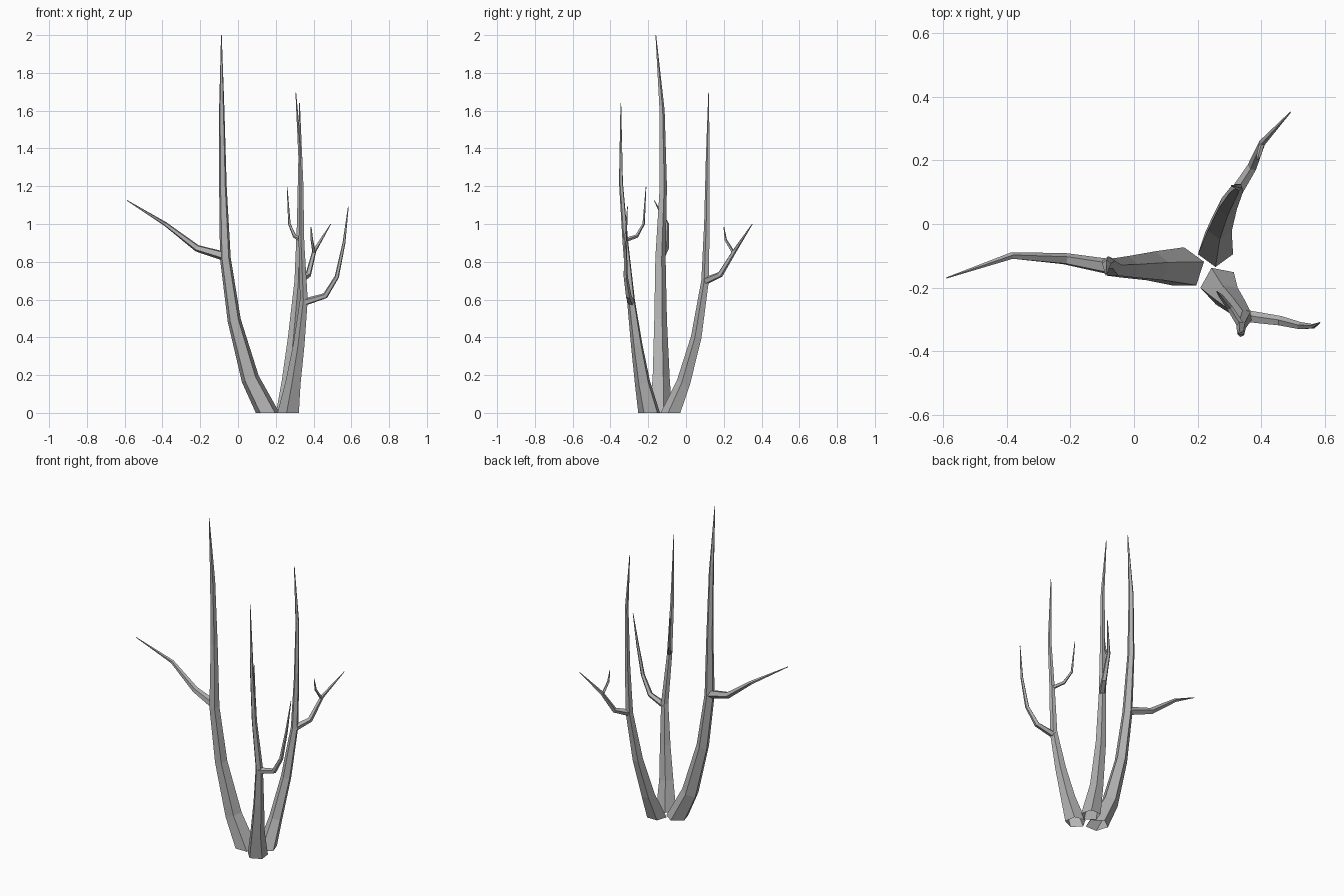
import bpy, bmesh, math
from mathutils import Vector

cube = bpy.data.objects.get("Cube")
if cube:
    bpy.data.objects.remove(cube)

bark = bpy.data.materials.new("grey_bark")
bark.use_nodes = True
bark.diffuse_color = (0.45, 0.45, 0.45, 1)
bark.node_tree.nodes["Principled BSDF"].inputs["Base Color"].default_value = bark.diffuse_color


def limb(name, path, turn=90, flat_base=False, sides=5):
    """Tapered tube along (x, y, z, radius) points, open at the root and closed at the tip."""
    pts = [Vector(p[:3]) for p in path]
    up = Vector((0, 0, 1))
    bm = bmesh.new()
    rings = []
    for i, p in enumerate(pts):
        ahead = (pts[min(i + 1, len(pts) - 1)] - p).normalized()
        behind = (p - pts[max(i - 1, 0)]).normalized()
        axis = up if flat_base and i == 0 else ahead + behind
        spin = up.rotation_difference(axis)
        ring = []
        for k in range(sides):
            a = math.radians(turn) + math.tau * k / sides
            ring.append(bm.verts.new(p + spin @ Vector((math.cos(a), math.sin(a), 0)) * path[i][3]))
        rings.append(ring)
    for lo, hi in zip(rings, rings[1:]):
        for k in range(sides):
            n = (k + 1) % sides
            bm.faces.new((lo[k], lo[n], hi[n], hi[k]))
    bm.faces.new(rings[-1])
    mesh = bpy.data.meshes.new(name)
    bm.to_mesh(mesh)
    bm.free()
    mesh.materials.append(bark)
    obj = bpy.data.objects.new(name, mesh)
    bpy.context.collection.objects.link(obj)


# Tall trunk leaning right, with one long branch
limb("tall_trunk", [(.157, -.139, 0, .066), (.065, -.136, .18, .05), (-.02, -.138, .49, .037),
                    (-.067, -.138, .82, .03), (-.08, -.122, 1.2, .021),
                    (-.086, -.128, 1.6, .015), (-.088, -.16, 2, .002)], 90, True)
limb("tall_trunk_branch", [(-.065, -.137, .828, .026), (-.217, -.11, .872, .019),
                           (-.385, -.1, 1, .011), (-.588, -.169, 1.125, .002)])

# Back trunk with a forked branch
limb("back_trunk", [(.256, -.077, 0, .058), (.269, -.01, .16, .04), (.294, .057, .4, .031),
                    (.32, .103, .7, .022), (.327, .112, 1, .016),
                    (.33, .116, 1.35, .011), (.306, .12, 1.695, .002)], 270, True)
limb("back_trunk_branch", [(.325, .106, .7, .02), (.372, .18, .732, .016),
                           (.404, .257, .858, .011), (.491, .351, 1, .002)])
limb("back_trunk_twig", [(.402, .25, .85, .009), (.391, .21, .915, .007), (.387, .2, .985, .002)])

# Front trunk with a curved branch and a thin twig
limb("front_trunk", [(.269, -.193, 0, .061), (.294, -.229, .16, .043), (.324, -.26, .36, .032),
                     (.35, -.291, .6, .022), (.337, -.32, .9, .016),
                     (.336, -.344, 1.22, .011), (.326, -.345, 1.64, .002)], 115, True)
limb("front_trunk_branch", [(.352, -.29, .586, .02), (.462, -.305, .62, .016), (.523, -.32, .72, .012),
                            (.561, -.322, .9, .008), (.584, -.31, 1.092, .002)])
limb("front_trunk_twig", [(.336, -.32, .915, .012), (.3, -.262, .935, .01),
                          (.272, -.225, 1, .007), (.26, -.212, 1.195, .002)])
